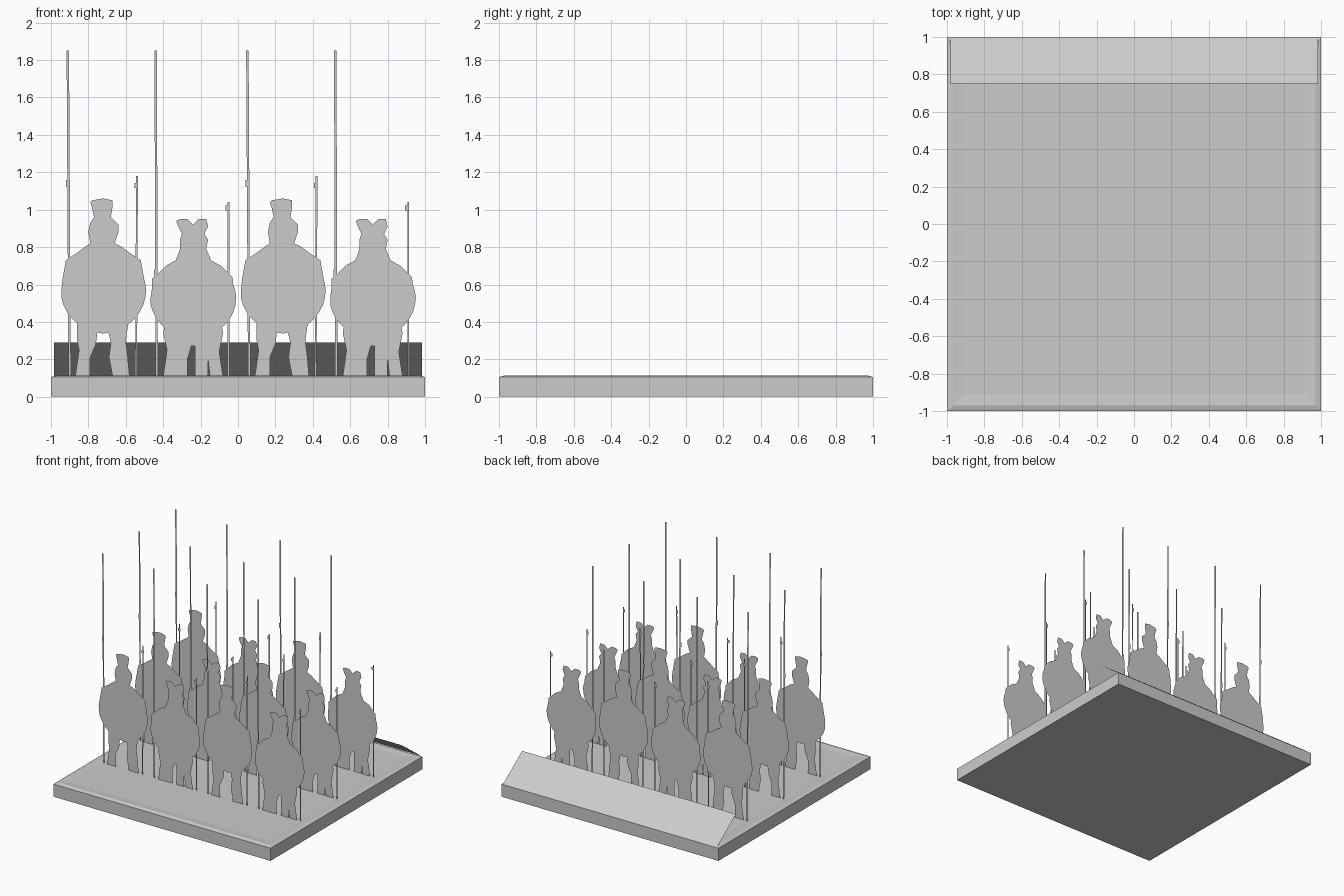
import bpy
import bmesh
from math import cos, sin, pi, radians

cube = bpy.data.objects.get("Cube")
if cube:
    bpy.data.objects.remove(cube, do_unlink=True)

grey = bpy.data.materials.new("plain_grey")
grey.use_nodes = True
color = (0.6, 0.6, 0.6, 1)
grey.diffuse_color = color
grey.node_tree.nodes["Principled BSDF"].inputs["Base Color"].default_value = color


def add_object(name, bm):
    mesh = bpy.data.meshes.new(name)
    bm.to_mesh(mesh)
    bm.free()
    mesh.materials.append(grey)
    obj = bpy.data.objects.new(name, mesh)
    bpy.context.scene.collection.objects.link(obj)
    return obj


def cutout(name, outlines):
    """Flat upright sheet facing the front, from outlines in hundredths."""
    bm = bmesh.new()
    for outline in outlines:
        face = bm.faces.new([bm.verts.new((x / 100, 0, z / 100)) for x, z in outline])
        face.normal_update()
        if face.normal.y > 0:
            face.normal_flip()
    bmesh.ops.triangulate(bm, faces=bm.faces[:])
    return add_object(name, bm)


def disc(height, rx, rz, sides=36):
    """Slightly ragged round shield."""
    return [(rx * (1 + 0.012 * cos(i * 5)) * cos(2 * pi * i / sides),
             height + rz * (1 + 0.012 * sin(i * 4)) * sin(2 * pi * i / sides))
            for i in range(sides)]


def pole(x, foot_x, top, width):
    w = width / 2
    return [(foot_x - w, GROUND), (foot_x + w, GROUND), (x + w, top), (x - w, top)]


def box(x, z, w, h):
    return [(x - w, z - h), (x + w, z - h), (x + w, z + h), (x - w, z + h)]


GROUND = 10.8

# Two soldier designs: the tall one and the short one
tall = {
    "helmet_and_shoulders": [[
        (-7, 104), (-6, 105), (0, 106), (5, 105), (5, 102), (4, 96), (8, 92), (8, 88),
        (6, 82), (10, 80), (14, 77), (20, 73), (22, 62), (-22, 62), (-20, 73),
        (-14, 77), (-10, 80), (-7, 82), (-8, 88), (-7, 93), (-5, 96), (-6, 101)]],
    "shield": [disc(57, 22.6, 23)],
    "legs": [[
        (-14, 44), (-14, 30), (-13, 25), (-15, GROUND), (-7, GROUND), (-7, 21), (-4, 28),
        (-3, 36), (2, 37), (4, 29), (3, 21), (5, GROUND), (14, GROUND), (13, 22),
        (12, 30), (14, 44)]],
    "spear": [pole(-19, -18, 185, 1.3), box(-19, 114, 1, 2)],
    "javelin": [pole(18, 17.5, 118, 1), box(17.6, 113, 1, 1.3)],
}
short = {
    "helmet_and_shoulders": [[
        (-9, 94), (-7, 95), (-3, 95), (0, 92), (3, 95), (7, 95), (8, 91), (6, 87),
        (8, 84), (7, 79), (10, 72), (15, 70), (21, 64), (22, 55), (-22, 55), (-22, 63),
        (-15, 68), (-10, 71), (-7, 79), (-7, 84), (-6, 87), (-8, 91)]],
    "shield": [disc(53, 22.8, 22)],
    "legs": [[
        (-14, 44), (-16, 34), (-14, 25), (-16, GROUND), (-3, GROUND), (-3, 20), (-1, 27),
        (1, 27), (1, GROUND), (8, GROUND), (8, 20), (9, GROUND), (16, GROUND),
        (14, 24), (16, 34), (14, 44)]],
    "spear": [pole(-20, -19.5, 185, 1.3), box(-20, 60, 1, 8)],
    "javelin": [pole(19, 19, 104, 1), box(18.4, 101, 1, 1.3)],
}
layers = {"shield": -0.003, "javelin": 0.003, "spear": 0.002, "legs": 0.001}

# Formation of four columns and three ranks, sharing mesh data along each column
PITCH = 0.48
for column in range(4):
    design = short if column % 2 else tall
    for part, outlines in design.items():
        first = cutout(part, outlines)
        for rank in range(3):
            obj = first if rank == 0 else first.copy()
            if rank:
                bpy.context.scene.collection.objects.link(obj)
            obj.location = ((column - 1.5) * PITCH, (rank - 1) * PITCH + layers.get(part, 0), 0)

# Base tray: square rings going up the side, over the low rim and into the floor
bm = bmesh.new()
rings = []
for half, z in [(1, 0), (1, 0.105), (0.97, 0.114), (0.91, 0.108)]:
    rings.append([bm.verts.new((sx * half, sy * half, z))
                  for sx, sy in [(-1, -1), (1, -1), (1, 1), (-1, 1)]])
for low, high in zip(rings, rings[1:]):
    for i in range(4):
        j = (i + 1) % 4
        bm.faces.new((low[i], low[j], high[j], high[i]))
bm.faces.new(rings[0][::-1])
bm.faces.new(rings[-1])
add_object("base", bm)

# Sloping panel along the back edge
bm = bmesh.new()
bm.faces.new([bm.verts.new(p) for p in
              [(-0.985, 0.75, 0.29), (0.985, 0.75, 0.29), (0.985, 1, 0.108), (-0.985, 1, 0.108)]])
add_object("back_panel", bm)
